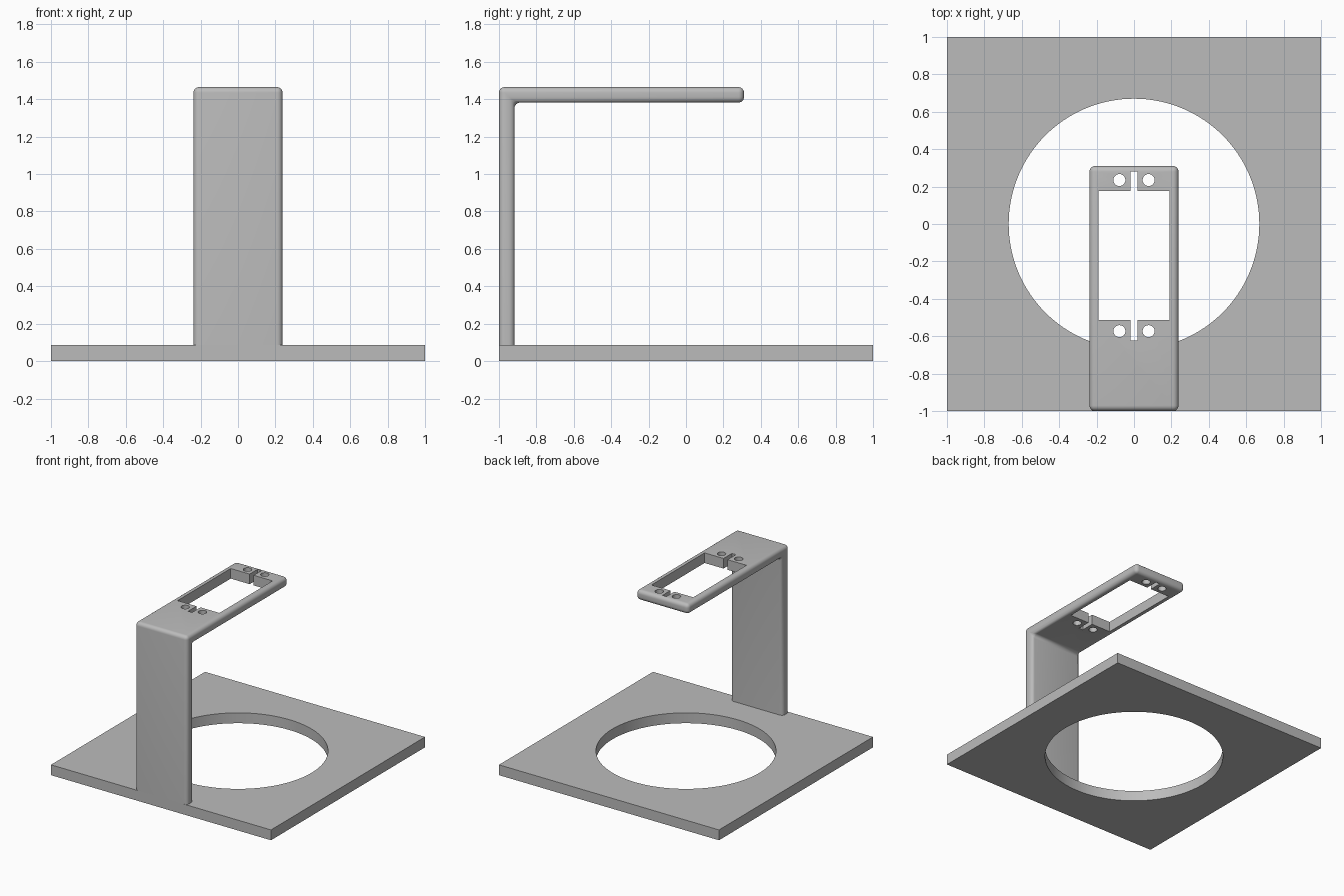
import bpy, bmesh, math

if "Cube" in bpy.data.objects:
    bpy.data.objects.remove(bpy.data.objects["Cube"])

grey = bpy.data.materials.new("grey")
grey.diffuse_color = (0.5, 0.5, 0.5, 1)
grey.use_nodes = True
grey.node_tree.nodes["Principled BSDF"].inputs["Base Color"].default_value = grey.diffuse_color

T = 0.085          # plate thickness
HALF_W = 0.238     # half width of the bracket
TOP, ARM_END = 1.465, 0.31


def finish(name, bm):
    bmesh.ops.recalc_face_normals(bm, faces=bm.faces[:])
    me = bpy.data.meshes.new(name)
    bm.to_mesh(me)
    bm.free()
    me.materials.append(grey)
    ob = bpy.data.objects.new(name, me)
    bpy.context.collection.objects.link(ob)
    return ob


def box(name, x0, x1, y0, y1, z0, z1):
    bm = bmesh.new()
    bmesh.ops.create_cube(bm, size=1)
    for v in bm.verts:
        v.co = (x1 if v.co.x > 0 else x0, y1 if v.co.y > 0 else y0, z1 if v.co.z > 0 else z0)
    return finish(name, bm)


def cylinder(name, r, x, y, z, h, sides):
    bm = bmesh.new()
    bmesh.ops.create_cone(bm, cap_ends=True, segments=sides, radius1=r, radius2=r, depth=h)
    bmesh.ops.translate(bm, vec=(x, y, z), verts=bm.verts)
    return finish(name, bm)


def activate(ob):
    bpy.ops.object.select_all(action='DESELECT')
    bpy.context.view_layer.objects.active = ob
    ob.select_set(True)


def cut(ob, cutter):
    activate(ob)
    m = ob.modifiers.new("cut", 'BOOLEAN')
    m.operation, m.solver, m.object = 'DIFFERENCE', 'EXACT', cutter
    bpy.ops.object.modifier_apply(modifier=m.name)
    bpy.data.objects.remove(cutter)


def smooth(ob):
    activate(ob)
    bpy.ops.object.shade_smooth_by_angle(angle=math.radians(32))


# Square base with a large round opening
base = box("base_plate", -1, 1, -1, 1, 0, T)
cut(base, cylinder("opening", 0.67, 0, 0, T / 2, 0.4, 128))
smooth(base)

# Bent bracket: L profile swept across x, all edges rounded except at the foot
profile = [(-1, T), (-1, TOP), (ARM_END, TOP), (ARM_END, TOP - 0.083),
           (-0.917, TOP - 0.083), (-0.917, T)]
bm = bmesh.new()
face = bm.faces.new([bm.verts.new((-HALF_W, y, z)) for y, z in profile])
ext = bmesh.ops.extrude_face_region(bm, geom=[face])
bmesh.ops.translate(bm, vec=(2 * HALF_W, 0, 0),
                    verts=[g for g in ext["geom"] if isinstance(g, bmesh.types.BMVert)])
bmesh.ops.recalc_face_normals(bm, faces=bm.faces[:])
edges = [e for e in bm.edges if any(v.co.z > T + 0.01 for v in e.verts)]
bmesh.ops.bevel(bm, geom=edges, offset=0.03, offset_type='OFFSET', segments=6,
                profile=0.5, affect='EDGES', clamp_overlap=True)
bracket = finish("bracket", bm)

# Rectangular window with a slot and two screw holes at each end
ZA, ZB = 1.3, 1.6
cut(bracket, box("window", -0.19, 0.19, -0.513, 0.177, ZA, ZB))
for y0, y1, yh in ((0.15, 0.28, 0.235), (-0.622, -0.49, -0.573)):
    cut(bracket, box("slot", -0.018, 0.018, y0, y1, ZA, ZB))
    for x in (-0.078, 0.078):
        cut(bracket, cylinder("screw_hole", 0.032, x, yh, 1.45, 0.3, 40))
smooth(bracket)
